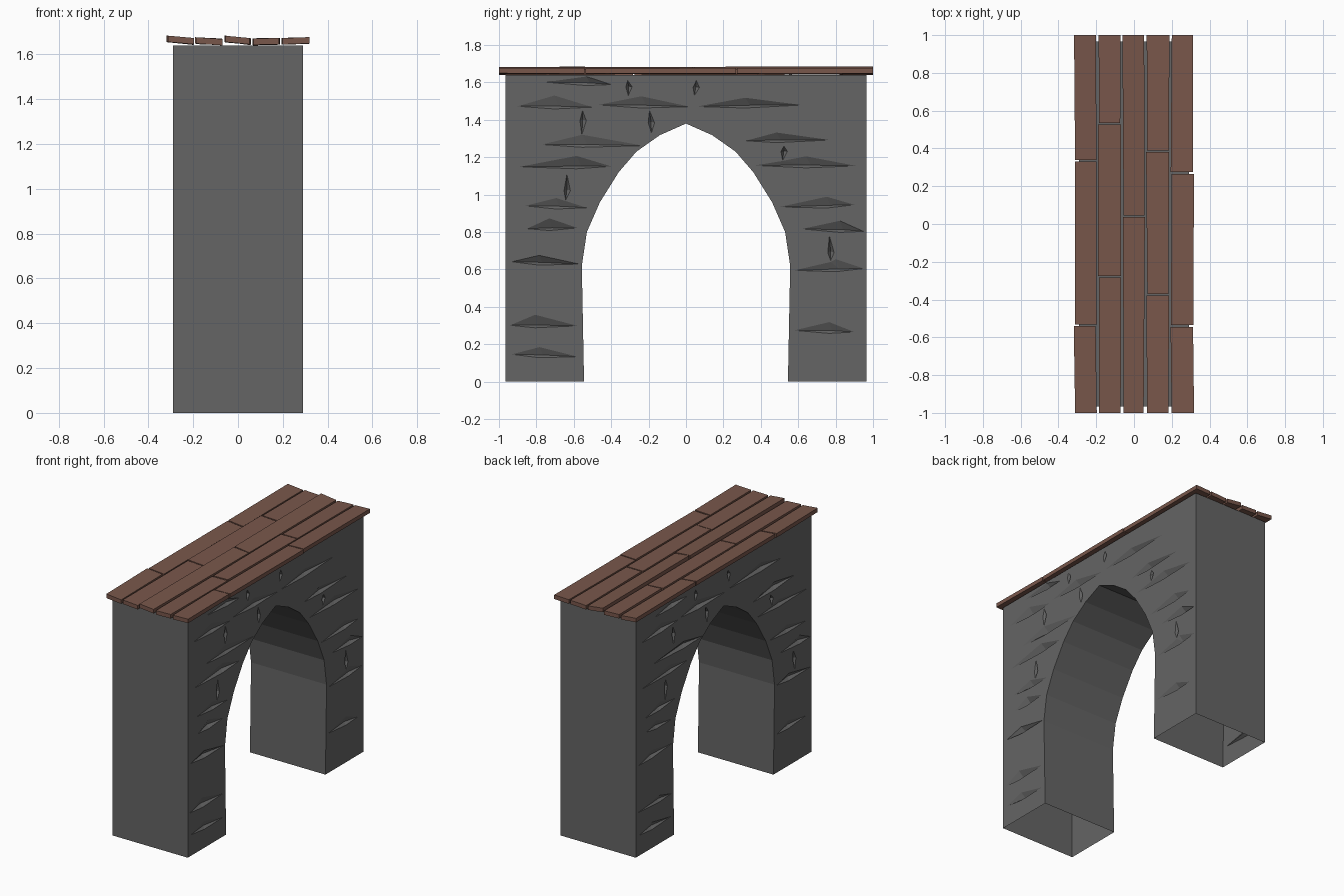
import bpy, bmesh, random
from mathutils import Vector, geometry

if "Cube" in bpy.data.objects:
    bpy.data.objects.remove(bpy.data.objects["Cube"])

random.seed(4)
HALF = 0.29      # half thickness of the wall
TOP = 1.64


def material(name, rgb):
    m = bpy.data.materials.new(name)
    m.diffuse_color = (*rgb, 1)
    m.use_nodes = True
    m.node_tree.nodes["Principled BSDF"].inputs["Base Color"].default_value = m.diffuse_color
    return m


def finish(bm, name, mat):
    me = bpy.data.meshes.new(name)
    bm.to_mesh(me)
    bm.free()
    me.materials.append(mat)
    ob = bpy.data.objects.new(name, me)
    bpy.context.collection.objects.link(ob)
    return ob


stone = material("stone", (0.13, 0.13, 0.13))
wood = material("wood", (0.19, 0.095, 0.07))

# Wall outline in (y, z), counter-clockwise, with a pointed arch opening
arch = [(0.545, 0), (0.557, 0.62), (0.53, 0.80), (0.46, 0.96),
        (0.36, 1.12), (0.265, 1.23), (0.14, 1.318)]
outline = [(-y, z) for y, z in arch] + [(0, 1.38)] + arch[::-1]
outline += [(0.965, 0), (0.965, TOP), (-0.965, TOP), (-0.965, 0)]
outline = [outline[-1]] + outline[:-1]

# Chipped mortar lines: (start, end, level)
level_chips = [
    (-0.93, -0.58, 0.14), (-0.94, -0.58, 0.30), (0.58, 0.90, 0.27),
    (-0.93, -0.57, 0.635), (0.58, 0.95, 0.60), (-0.85, -0.58, 0.82),
    (0.62, 0.95, 0.81), (-0.86, -0.53, 0.935), (0.50, 0.90, 0.94),
    (-0.89, -0.40, 1.15), (0.37, 0.91, 1.155), (-0.77, -0.23, 1.265),
    (0.32, 0.77, 1.29), (-0.90, -0.50, 1.47), (-0.47, 0.02, 1.475),
    (0.06, 0.62, 1.475), (-0.75, -0.40, 1.595)]
upright_chips = [
    (1.32, 1.45, -0.555), (1.33, 1.45, -0.19), (0.97, 1.11, -0.64),
    (1.18, 1.26, 0.52), (0.64, 0.78, 0.77), (1.53, 1.61, -0.31),
    (1.53, 1.61, 0.05)]


def wall_points():
    pts = [Vector(p) for p in outline]
    depth = [0.0] * len(pts)
    edges = []

    def chip(a, b, c, upright):
        m = a + (b - a) * random.uniform(0.35, 0.65)
        t = random.uniform(-0.008, 0.008)
        w = 0.022 if upright else random.uniform(0.035, 0.06)
        ring = [(a, c - t, 0), (m, c - 0.012, 0), (b, c + t, 0), (m, c + w, 0)]
        deep = (m + (b - a) * 0.05, c + 0.003, random.uniform(0.018, 0.03))
        k = len(pts)
        for u, v, d in ring + [deep]:
            pts.append(Vector((v, u) if upright else (u, v)))
            depth.append(d)
        for i in range(4):
            edges.extend([(k + i, k + (i + 1) % 4), (k + i, k + 4)])

    for c in level_chips:
        chip(*c, False)
    for c in upright_chips:
        chip(*c, True)
    return pts, edges, depth


# Stone arch: two chipped faces joined by a strip, open underneath
bm = bmesh.new()
n = len(outline)
for s in (1, -1):
    pts, edges, depth = wall_points()
    edges += [(i, (i + 1) % n) for i in range(n)]
    vs, _, faces, origin, _, _ = geometry.delaunay_2d_cdt(pts, edges, [], 1, 1e-5)
    verts = []
    for p, o in zip(vs, origin):
        d = max((depth[i] for i in o), default=0)
        verts.append(bm.verts.new((s * (HALF - d), s * p.x, p.y)))
    for f in faces:
        bm.faces.new([verts[i] for i in f])
for i in range(n):
    (y0, z0), (y1, z1) = outline[i], outline[(i + 1) % n]
    if z0 == 0 and z1 == 0:
        continue
    bm.faces.new([bm.verts.new(c) for c in (
        (HALF, y0, z0), (-HALF, y0, z0), (-HALF, y1, z1), (HALF, y1, z1))])
bmesh.ops.remove_doubles(bm, verts=bm.verts, dist=1e-4)
finish(bm, "stone_arch", stone)

# Plank walkway: (x start, x end, joints along y, left lift, right lift)
columns = [
    (-0.315, -0.200, (-0.535, 0.335), 0.012, 0.002),
    (-0.188, -0.070, (-0.28, 0.53), 0.005, 0.000),
    (-0.058, 0.055, (0.04,), 0.013, 0.001),
    (0.067, 0.185, (-0.375, 0.385), 0.000, 0.003),
    (0.197, 0.315, (-0.54, 0.27), 0.002, 0.006)]
bm = bmesh.new()
for x0, x1, joints, left, right in columns:
    stops = [-1.0, *joints, 1.0]
    for y0, y1 in zip(stops, stops[1:]):
        a = y0 + (0.004 if y0 > -1 else 0)
        b = y1 - (0.004 if y1 < 1 else 0)
        made = bmesh.ops.create_cube(bm, size=1)["verts"]
        j = {k: random.uniform(-0.004, 0.004) for k in
             [(p, q) for p in (0, 1) for q in (0, 1)]}
        for v in made:
            p, q = int(v.co.x > 0), int(v.co.y > 0)
            lift = (right if p else left) + abs(j[p, q])
            z = TOP + lift + (0.028 if v.co.z > 0 else 0)
            v.co = ((x1 if p else x0) + j[p, q], b if q else a, z)
finish(bm, "plank_walkway", wood)
